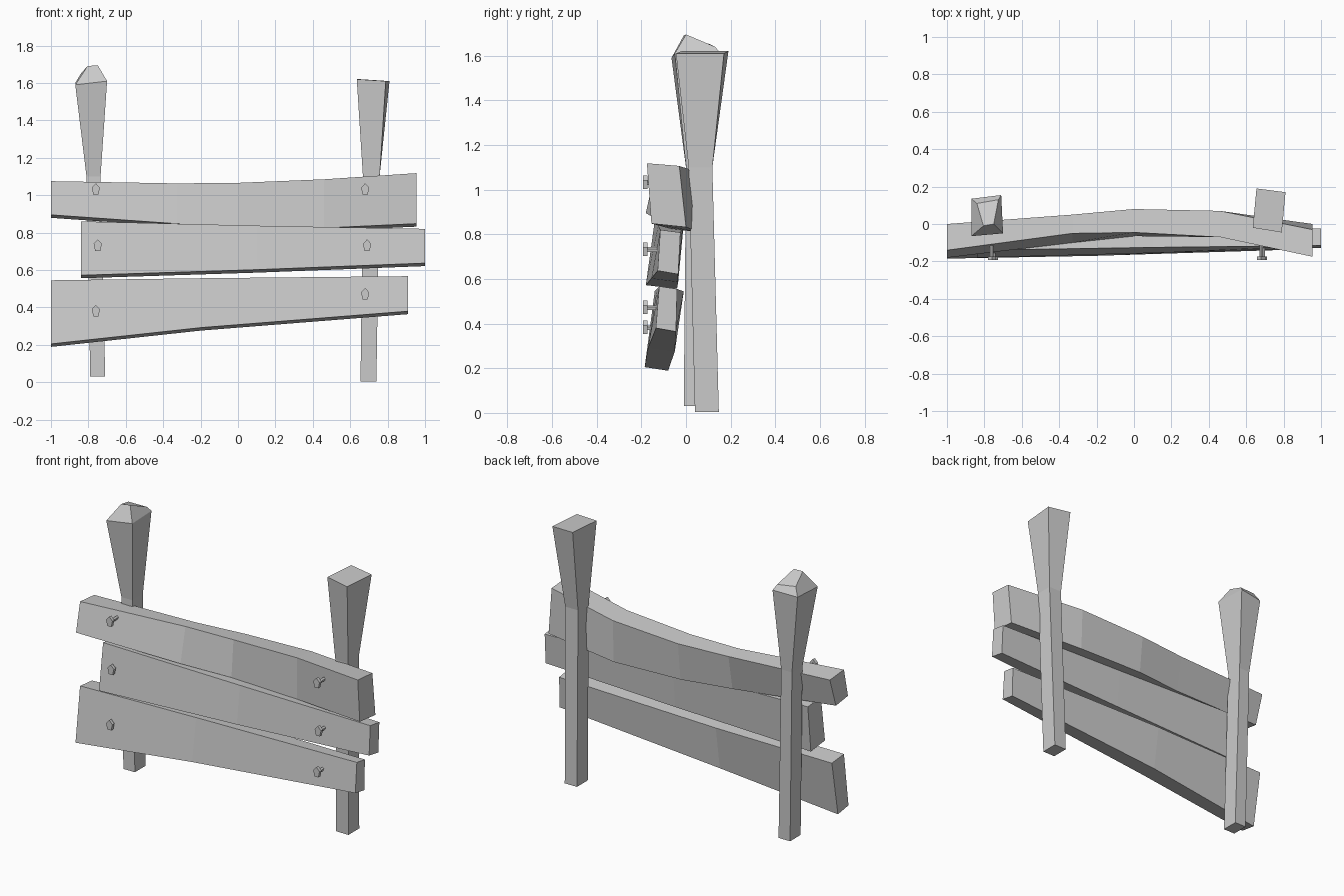
import bpy, bmesh, math
from mathutils import Vector

if "Cube" in bpy.data.objects:
    bpy.data.objects.remove(bpy.data.objects["Cube"])


def loft(name, rings):
    """Skin a chain of four-cornered cross-sections and cap both ends."""
    bm = bmesh.new()
    rows = [[bm.verts.new(p) for p in ring] for ring in rings]
    for a, b in zip(rows, rows[1:]):
        for i in range(4):
            j = (i + 1) % 4
            bm.faces.new((a[i], a[j], b[j], b[i]))
    bm.faces.new(rows[0])
    bm.faces.new(rows[-1])
    bmesh.ops.recalc_face_normals(bm, faces=bm.faces)
    me = bpy.data.meshes.new(name)
    bm.to_mesh(me)
    bm.free()
    ob = bpy.data.objects.new(name, me)
    bpy.context.collection.objects.link(ob)
    return ob


def rect(x0, x1, y0, y1, z):
    return [(x0, y0, z), (x1, y0, z), (x1, y1, z), (x0, y1, z)]


def board(name, stations):
    """Station: x, then (front y, back y, front z) for the top and bottom edges."""
    rings = []
    for x, (tf, tb, tz), (bf, bb, bz) in stations:
        rings.append([(x, tf, tz), (x, tb, tz - .012),
                      (x, bb, bz - .016), (x, bf, bz)])
    return loft(name, rings)


# Flared posts, the left one with a chipped, slanted cap
loft("left_post", [
    rect(-.79, -.71, -.01, .095, .03),
    rect(-.81, -.735, 0, .105, 1.1),
    [(-.87, -.065, 1.59), (-.70, -.05, 1.61), (-.71, .155, 1.61), (-.87, .135, 1.60)],
    [(-.805, -.01, 1.69), (-.75, 0, 1.695), (-.725, .13, 1.64), (-.84, .11, 1.65)],
])
loft("right_post", [
    rect(.655, .74, .04, .147, 0.005),
    rect(.668, .757, .012, .118, 1.1),
    [(.635, -.02, 1.62), (.79, -.045, 1.61), (.81, .17, 1.61), (.655, .19, 1.62)],
])

# Warped boards
board("top_board", [
    (-1, (-.14, 0, 1.075), (-.18, -.06, .895)),
    (-.33, (-.05, .05, 1.063), (-.10, .01, .848)),
    (0, (-.045, .08, 1.066), (-.065, .055, .836)),
    (.46, (-.07, .07, 1.085), (-.07, .06, .825)),
    (.955, (-.175, -.03, 1.118), (-.155, 0, .848)),
])
board("middle_board", [
    (-.84, (-.14, -.01, .86), (-.18, -.04, .572)),
    (.1, (-.125, -.015, .837), (-.155, -.035, .602)),
    (1, (-.115, -.025, .82), (-.127, -.035, .637)),
])
board("bottom_board", [
    (-1, (-.14, -.02, .545), (-.185, -.08, .205)),
    (-.2, (-.13, -.01, .556), (-.17, -.05, .292)),
    (.91, (-.12, -.04, .567), (-.135, -.045, .38)),
])


# Nails: five-sided head on a thin shaft
def nail(name, x, z):
    for part, r, sides, y0, y1, stretch in (("head", .027, 5, -.193, -.173, 1.25),
                                            ("shaft", .012, 5, -.175, -.06, 1)):
        bpy.ops.mesh.primitive_cylinder_add(
            vertices=sides, radius=r, depth=y1 - y0,
            location=(x, (y0 + y1) / 2, z), rotation=(math.pi / 2, 0, 0))
        ob = bpy.context.object
        ob.name = name + "_" + part
        ob.scale = (.85, stretch, 1)


for i, (x, z) in enumerate([(-.76, 1.03), (-.75, .73), (-.76, .38),
                            (.68, 1.03), (.69, .73), (.68, .47)]):
    nail(f"nail_{i + 1}", x, z)
